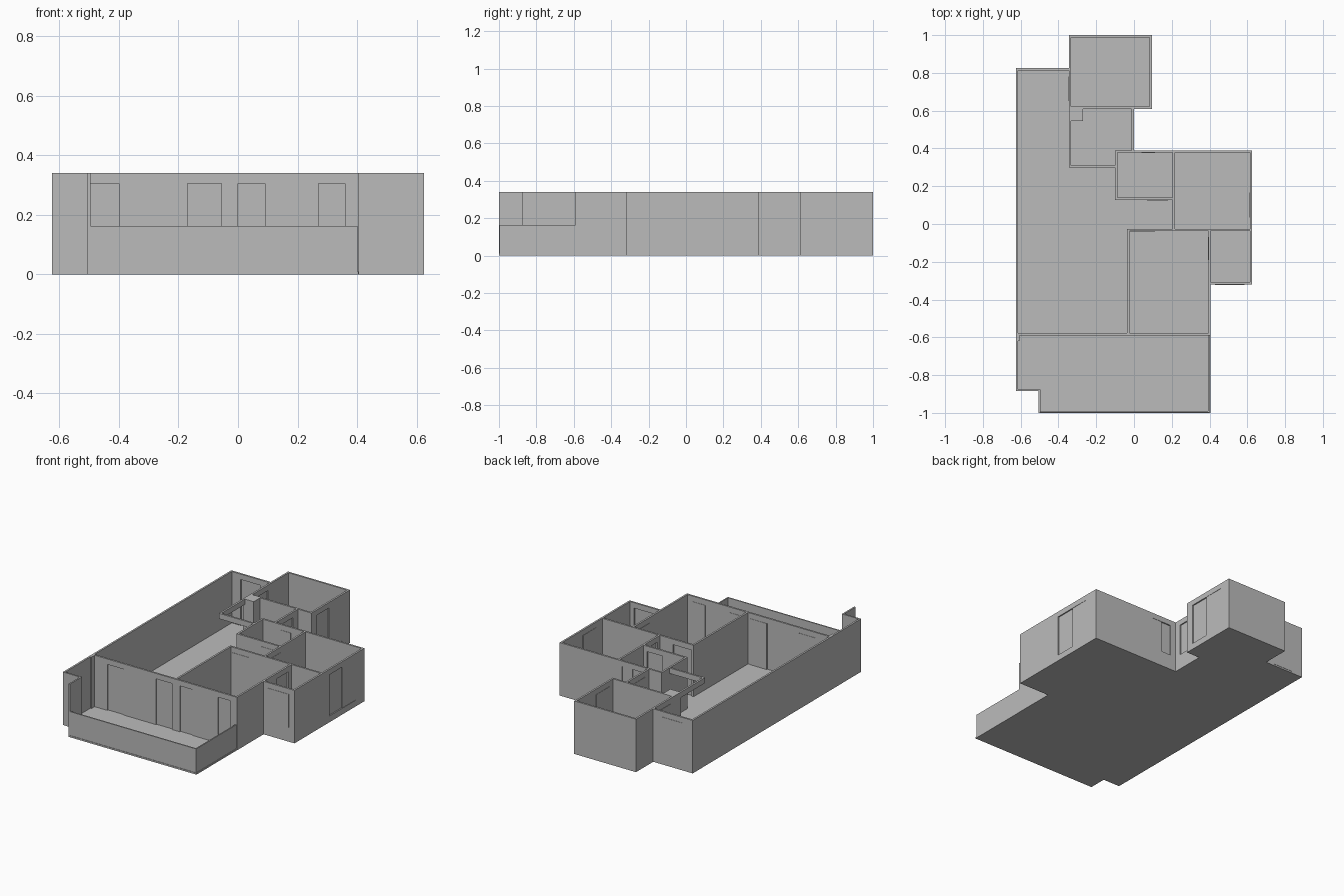
import bpy, bmesh
from mathutils import Vector

old = bpy.data.objects.get("Cube")
if old:
    bpy.data.objects.remove(old, do_unlink=True)

H, T, HEAD, FLOOR = 0.34, 0.012, 0.305, 0.01

grey = bpy.data.materials.new("plain_grey")
grey.use_nodes = True
grey.diffuse_color = (0.5, 0.5, 0.5, 1)
grey.node_tree.nodes["Principled BSDF"].inputs["Base Color"].default_value = (0.5, 0.5, 0.5, 1)


def finish(name, bm):
    bmesh.ops.recalc_face_normals(bm, faces=bm.faces)
    mesh = bpy.data.meshes.new(name)
    bm.to_mesh(mesh)
    bm.free()
    mesh.materials.append(grey)
    obj = bpy.data.objects.new(name, mesh)
    bpy.context.collection.objects.link(obj)
    return obj


def box(name, x0, x1, y0, y1, z0, z1):
    bm = bmesh.new()
    bmesh.ops.create_cube(bm, size=1)
    for v in bm.verts:
        v.co = (x0 if v.co.x < 0 else x1, y0 if v.co.y < 0 else y1, z0 if v.co.z < 0 else z1)
    return finish(name, bm)


def along(axis, u, across, z):
    """Point at u along a wall, offset across it."""
    return Vector((u, across, z)) if axis == "x" else Vector((across, u, z))


def wall(name, axis, at, a, b, z0=0, z1=H, holes=(), t=T):
    """Straight wall with rectangular holes (start, end, sill, leaves, side)."""
    us = sorted({a, b, *(u for h in holes for u in h[:2])})
    zs = sorted({z0, z1, *(h[2] for h in holes), *(HEAD for h in holes)})
    bm = bmesh.new()
    for u0, u1 in zip(us, us[1:]):
        for w0, w1 in zip(zs, zs[1:]):
            um, wm = (u0 + u1) / 2, (w0 + w1) / 2
            if any(h[0] < um < h[1] and h[2] < wm < HEAD for h in holes):
                continue
            corners = ((u0, w0), (u1, w0), (u1, w1), (u0, w1))
            bm.faces.new([bm.verts.new(along(axis, u, at - t / 2, w)) for u, w in corners])
    bmesh.ops.remove_doubles(bm, verts=bm.verts, dist=1e-5)
    geom = bmesh.ops.extrude_face_region(bm, geom=bm.faces[:], use_keep_orig=True)["geom"]
    moved = [g for g in geom if isinstance(g, bmesh.types.BMVert)]
    bmesh.ops.translate(bm, verts=moved, vec=along(axis, 0, t, 0))
    finish(name, bm)
    # Leaves fill each hole; the outer leaves and the inner leaves run on two tracks
    for n, (u0, u1, sill, leaves, side) in enumerate(holes):
        step = (u1 - u0) / leaves
        for i in range(leaves):
            inner = leaves == 2 and i == 1 or leaves == 4 and i in (1, 2)
            mid = at + side * (-0.001 if inner else 0.005)
            p = along(axis, u0 + i * step, mid - 0.003, sill)
            q = along(axis, u0 + (i + 1) * step, mid + 0.003, HEAD)
            box(f"{name}_leaf_{n}_{i}", p.x, q.x, p.y, q.y, p.z, q.z)


# Floor slab following the outer outline
outline = [(-.625, .825), (-.345, .825), (-.345, 1), (.095, 1), (.095, .615), (0, .615),
           (0, .39), (.625, .39), (.625, -.32), (.405, -.32), (.405, -1), (-.505, -1),
           (-.505, -.885), (-.625, -.885)]
bm = bmesh.new()
base = bm.faces.new([bm.verts.new((x, y, 0)) for x, y in outline])
geom = bmesh.ops.extrude_face_region(bm, geom=[base], use_keep_orig=True)["geom"]
bmesh.ops.translate(bm, verts=[g for g in geom if isinstance(g, bmesh.types.BMVert)], vec=(0, 0, FLOOR))
finish("floor_slab", bm)

# Living room
wall("living_long_wall", "y", -.619, -.885, .825)
wall("entrance_wall", "x", .819, -.625, -.345, holes=[(-.55, -.41, FLOOR, 1, 1)])
wall("balcony_door_wall", "x", -.584, -.625, .405,
     holes=[(-.515, -.055, FLOOR, 4, 1), (0, .36, FLOOR, 4, 1)])

# Front bedroom and its bathroom
wall("front_bedroom_left_wall", "y", -.03, -.584, -.03)
wall("front_bedroom_right_wall", "y", .4, -.59, -.03, holes=[(-.19, -.07, FLOOR, 1, -1)])
wall("front_bedroom_back_wall", "x", -.032, -.036, .625, holes=[(-.02, .11, FLOOR, 1, -1)])
wall("side_bathroom_front_wall", "x", -.314, .405, .625, holes=[(.43, .585, .09, 1, -1)])

# Side bedroom and middle room
wall("side_outer_wall", "y", .619, -.32, .39, holes=[(.035, .3, .04, 2, -1)])
wall("middle_back_wall", "x", .384, -.1, .625, holes=[(.04, .18, .1, 2, -1)])
wall("middle_left_wall", "y", -.094, .127, .39)
wall("middle_front_wall", "x", .133, -.1, .21, holes=[(.07, .18, FLOOR, 1, -1)])
wall("side_bedroom_left_wall", "y", .21, -.03, .39, holes=[(0, .12, FLOOR, 1, 1)])

# Kitchen with open sides under beams and a solid shaft
wall("kitchen_right_wall", "y", -.006, .384, .615, holes=[(.43, .56, .1, 1, -1)])
wall("kitchen_front_beam", "x", .304, -.345, -.1, z0=HEAD)
wall("kitchen_left_beam", "y", -.339, .3, .545, z0=HEAD)
box("kitchen_shaft", -.345, -.27, .545, .615, 0, H)

# Back bedroom
wall("back_bedroom_front_wall", "x", .615, -.345, .095)
wall("back_bedroom_right_wall", "y", .089, .609, 1, holes=[(.66, .92, .04, 2, -1)])
wall("back_bedroom_back_wall", "x", .994, -.345, .095)
wall("back_bedroom_left_wall", "y", -.339, .609, 1, holes=[(.65, .78, FLOOR, 1, -1)])

# Balcony: tall end screen, nib and low parapet set just inside the slab
wall("balcony_screen", "y", -.5, -1, -.885, t=.01)
wall("balcony_return", "x", -.88, -.625, -.495, t=.01)
box("balcony_nib", -.62, -.605, -.62, -.585, 0, H)
wall("parapet_front", "x", -.993, -.5, .401, z1=.163, t=.008)
wall("parapet_side", "y", .397, -.997, -.585, z1=.163, t=.008)
